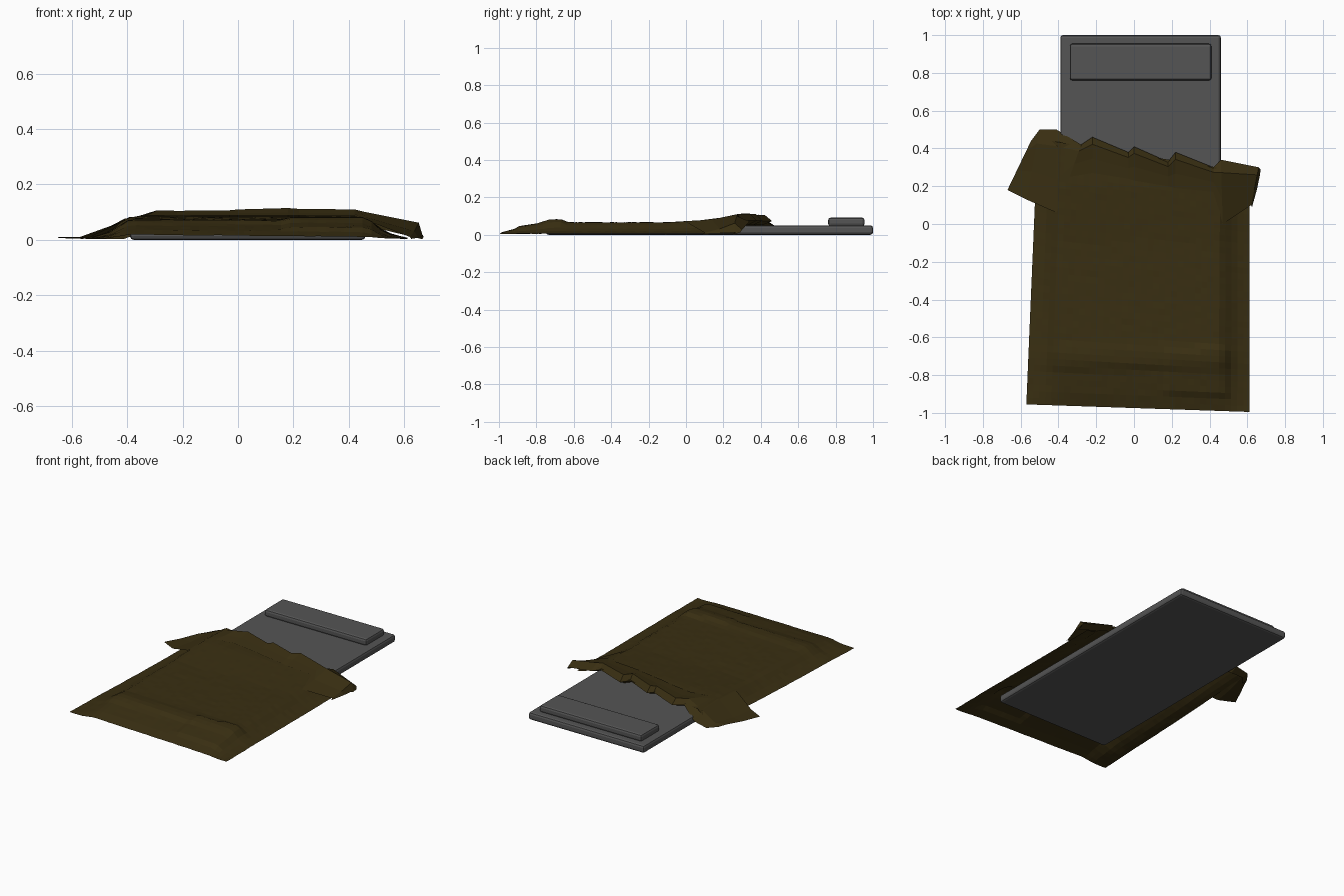
import bpy, bmesh, math, random

if "Cube" in bpy.data.objects:
    bpy.data.objects.remove(bpy.data.objects["Cube"])

random.seed(4)


def material(name, rgb):
    m = bpy.data.materials.new(name)
    m.diffuse_color = (*rgb, 1)
    m.use_nodes = True
    m.node_tree.nodes["Principled BSDF"].inputs["Base Color"].default_value = m.diffuse_color
    return m


GREY = material("grey fabric", (0.09, 0.09, 0.09))
BROWN = material("olive brown blanket", (0.041, 0.028, 0.006))


def lerp(table, t):
    """Piecewise linear lookup in [(t, value), ...]."""
    if t <= table[0][0]:
        return table[0][1]
    for (a, va), (b, vb) in zip(table, table[1:]):
        if t <= b:
            return va + (vb - va) * (t - a) / (b - a)
    return table[-1][1]


def add_object(name, bm, mat):
    bmesh.ops.recalc_face_normals(bm, faces=bm.faces)
    me = bpy.data.meshes.new(name)
    bm.to_mesh(me)
    bm.free()
    me.materials.append(mat)
    ob = bpy.data.objects.new(name, me)
    bpy.context.collection.objects.link(ob)
    return ob


def padded_box(name, lo, hi, bevel):
    bm = bmesh.new()
    bmesh.ops.create_cube(bm, size=1)
    for v in bm.verts:
        v.co = [(a + b) / 2 + c * (b - a) for a, b, c in zip(lo, hi, v.co)]
    bmesh.ops.bevel(bm, geom=bm.edges[:], offset=bevel, segments=2,
                    profile=0.5, affect='EDGES')
    return add_object(name, bm, GREY)


def sheet(name, rows):
    """Cloth surface through rows of points."""
    bm = bmesh.new()
    vs = [[bm.verts.new(p) for p in row] for row in rows]
    for r0, r1 in zip(vs, vs[1:]):
        for i in range(len(r0) - 1):
            bm.faces.new((r0[i], r0[i + 1], r1[i + 1], r1[i]))
    ob = add_object(name, bm, BROWN)
    if sum(p.normal.z for p in ob.data.polygons) < 0:
        ob.data.flip_normals()
    return ob


# Mattress and pillow
padded_box("mattress", (-0.39, -0.75, 0), (0.46, 1.0, 0.05), 0.014)
padded_box("pillow", (-0.34, 0.76, 0.045), (0.41, 0.955, 0.092), 0.014)

# Blanket height: lengthwise profile times the drop beside the mattress
LENGTH = [(-1, .008), (-.9, .034), (-.78, .053), (-.74, .07), (-.68, .073),
          (-.62, .065), (-.1, .065), (.2, .083), (.45, .08)]
DROP = [(0, 1), (.02, .85), (.08, .32), (.15, .08), (.3, .05)]


def height(x, y):
    d = max(-0.39 - x, x - 0.455, 0)
    z = lerp(LENGTH, y) * lerp(DROP, d)
    if 0.16 < x < 0.5 and -0.9 < y < -0.66:      # rumple at the foot
        z += 0.009
    return max(z, 0.004)


# Blanket body, slanting at the head end
NX, NY = 36, 40
rows = []
for j in range(NY + 1):
    v = j / NY
    row = []
    for i in range(NX + 1):
        u = i / NX
        x = (-0.57 + 0.06 * v) * (1 - u) + 0.612 * u
        y0, y1 = -0.955 - 0.04 * u, 0.37 - 0.16 * x
        y = y0 + (y1 - y0) * v
        row.append((x, y, height(x, y) + random.uniform(0, 0.002)))
    rows.append(row)
sheet("blanket", rows)

# Folded-back head of the blanket: (x, y, crest height) and its lower edge
TOP = [(-.545, .44, .01), (-.5, .5, .02), (-.41, .5, .07), (-.28, .42, .107),
       (-.22, .46, .105), (-.03, .38, .107), (0, .41, .11), (.18, .33, .115),
       (.22, .38, .112), (.42, .30, .11), (.46, .34, .1), (.66, .30, .062)]
LOW = [(-.67, .18), (-.57, .13), (-.41, .06), (-.34, .25), (-.22, .27),
       (-.03, .24), (0, .23), (.18, .20), (.22, .19), (.42, .17), (.47, 0),
       (.62, .1)]
under, lip, crest, mid, low = [], [], [], [], []
for (x, y, c), (lx, ly) in zip(TOP, LOW):
    zb = height(lx, ly) + 0.005
    rest = 0.052 if -0.39 < x < 0.47 else 0.004
    under.append((x, y - 0.05, rest))
    lip.append((x, y, rest + (c - rest) * 0.4))
    crest.append((x + (lx - x) * .2, y + (ly - y) * .2, c))
    mx, my = x + (lx - x) * .6, y + (ly - y) * .6
    mid.append((mx, my, max(height(mx, my) + 0.006, c * .4 + zb * .6)
                if -0.5 < mx else 0.006))
    low.append((lx, ly, zb))
# right hand corner hangs to the floor
for row, p in ((under, (.665, .26, .004)), (lip, (.67, .29, .012)),
               (crest, (.667, .26, .012)), (mid, (.65, .18, .008)),
               (low, (.625, .09, .004))):
    row.append(p)
sheet("blanket_fold", [under, lip, crest, mid, low])
